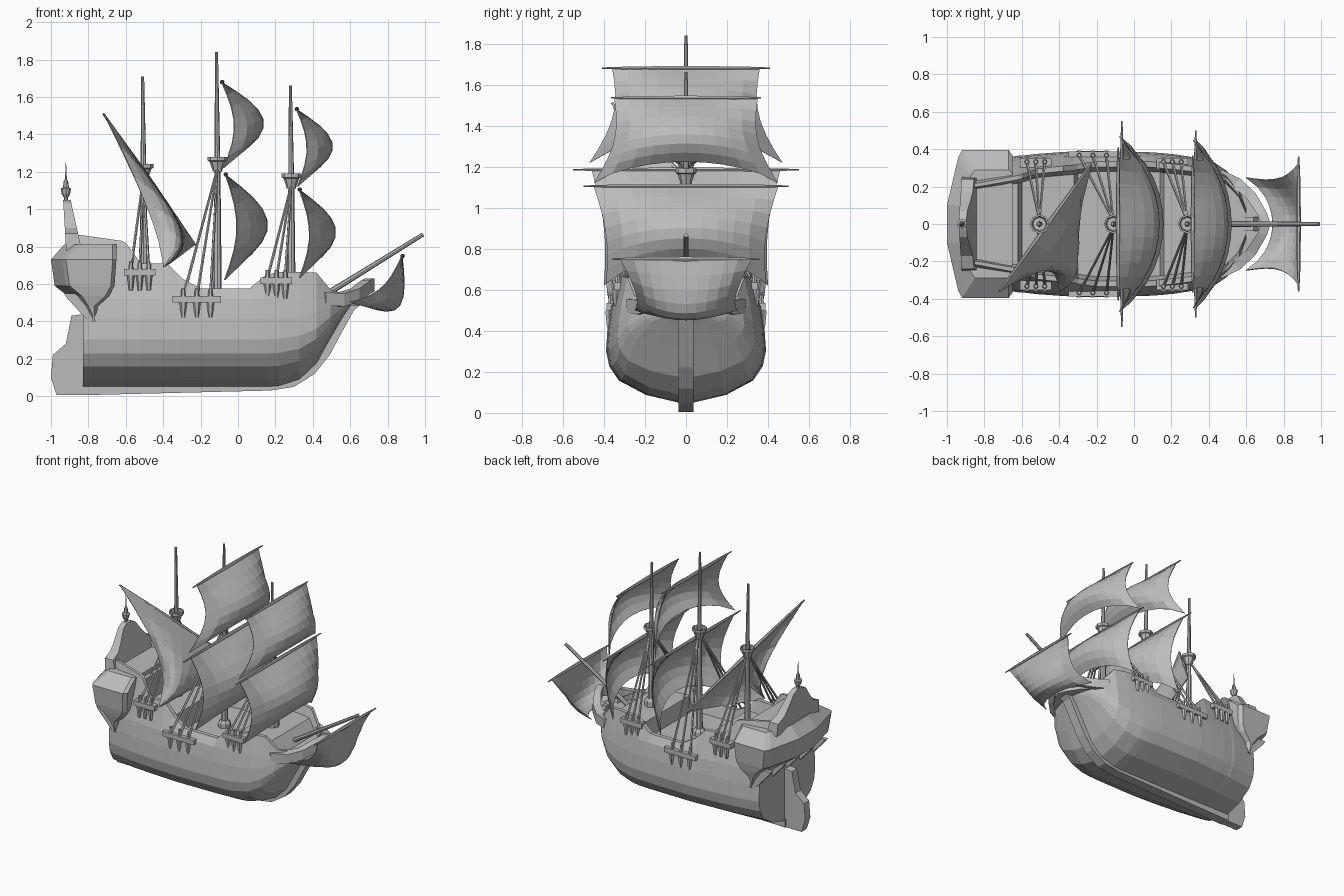
import bpy, bmesh, math
from mathutils import Vector

if "Cube" in bpy.data.objects:
    bpy.data.objects.remove(bpy.data.objects["Cube"], do_unlink=True)

grey = bpy.data.materials.new("plain_grey")
grey.use_nodes = True
grey.diffuse_color = (0.5, 0.5, 0.5, 1)
grey.node_tree.nodes["Principled BSDF"].inputs["Base Color"].default_value = grey.diffuse_color


def make(name, verts, faces):
    bm = bmesh.new()
    vs = [bm.verts.new(v) for v in verts]
    for f in faces:
        bm.faces.new([vs[i] for i in f])
    bmesh.ops.remove_doubles(bm, verts=bm.verts, dist=0.0005)
    bmesh.ops.recalc_face_normals(bm, faces=bm.faces)
    mesh = bpy.data.meshes.new(name)
    bm.to_mesh(mesh)
    bm.free()
    mesh.materials.append(grey)
    obj = bpy.data.objects.new(name, mesh)
    bpy.context.collection.objects.link(obj)
    return obj


def loft(name, rings):
    """Skin closed rings of equal length and cap both ends."""
    n = len(rings[0])
    faces = [(r * n + i, r * n + (i + 1) % n, (r + 1) * n + (i + 1) % n, (r + 1) * n + i)
             for r in range(len(rings) - 1) for i in range(n)]
    last = (len(rings) - 1) * n
    faces += [tuple(range(n)), tuple(range(last, last + n))]
    return make(name, [v for ring in rings for v in ring], faces)


def prism(name, outline, offset):
    return loft(name, [outline, [Vector(p) + Vector(offset) for p in outline]])


def side_plate(name, outline, y, width):
    return prism(name, [(x, y - width / 2, z) for x, z in outline], (0, width, 0))


def box(name, x0, x1, y0, y1, z0, z1):
    return prism(name, [(x0, y0, z0), (x1, y0, z0), (x1, y1, z0), (x0, y1, z0)], (0, 0, z1 - z0))


def rod(name, points, radii, n=8):
    """Straight round bar with a radius at each point."""
    points = [Vector(p) for p in points]
    turn = (points[-1] - points[0]).to_track_quat('Z', 'Y')
    ring = [Vector((math.cos(i * math.tau / n), math.sin(i * math.tau / n), 0)) for i in range(n)]
    return loft(name, [[p + turn @ (c * r) for c in ring] for p, r in zip(points, radii)])


def turned(name, x, z, profile, n=8):
    return rod(name, [(x, 0, z + h) for r, h in profile], [r for r, h in profile], n)


def sheet(name, cols, rows, point):
    verts = [point(i / cols, j / rows) for j in range(rows + 1) for i in range(cols + 1)]
    w = cols + 1
    faces = [(j * w + i, j * w + i + 1, j * w + w + i + 1, j * w + w + i)
             for j in range(rows) for i in range(cols)]
    obj = make(name, verts, faces)
    obj.modifiers.new("thickness", 'SOLIDIFY').thickness = 0.006
    return obj


# Hull: stations of x, half beam, keel z, rail half width, rail z, deck z
def hull(name, stations):
    lower = [(.09, 0), (.5, .08), (.84, .23), (.96, .38), (1, .54), (.98, .78), (.94, 1)]
    rings = []
    for x, beam, keel, rail, top, deck in stations:
        wale = max(.52, keel + .03)
        half = [(x, beam * f, keel + (wale - keel) * g) for f, g in lower]
        half += [(x, rail, top), (x, rail * .91, top), (x, rail * .84, deck)]
        rings.append(half + [(px, -y, z) for px, y, z in reversed(half)])
    return loft(name, rings)


hull("hull", [
    (-.83, .33, .05, .22, .86, .78), (-.62, .365, .05, .26, .83, .78),
    (-.6, .365, .05, .265, .82, .62), (-.52, .375, .05, .295, .71, .62),
    (-.38, .385, .05, .31, .71, .62), (-.32, .388, .05, .315, .65, .62),
    (-.3, .39, .05, .32, .63, .49), (-.2, .39, .05, .335, .575, .49),
    (.06, .385, .05, .335, .575, .49), (.14, .38, .05, .33, .64, .49),
    (.16, .378, .05, .325, .65, .6), (.22, .372, .055, .32, .665, .6),
    (.33, .355, .09, .305, .665, .6), (.42, .335, .175, .285, .66, .6),
    (.495, .285, .31, .25, .57, .5), (.56, .2, .42, .17, .55, .5),
    (.6, .08, .48, .06, .54, .5)])
hull("poop", [(-.9, .3, .55, .21, .865, .79), (-.83, .33, .5, .22, .86, .78)])

# Keel with stem, and rudder
side_plate("keel", [(-.84, .005), (.17, .03), (.3, .05), (.41, .12), (.49, .22), (.56, .35),
                    (.62, .46), (.67, .5), (.64, .54), (.55, .5), (.45, .3), (.3, .12),
                    (.17, .08), (-.84, .07)], 0, .075)
side_plate("rudder", [(-.97, .005), (-1, .1), (-.99, .22), (-.92, .28), (-.89, .43),
                      (-.82, .44), (-.82, .005)], 0, .06)

# Stern gallery, its brackets and the crest
gallery = []
for z, back, front, half in [(.4, -.79, -.76, .345), (.48, -.84, -.75, .36), (.535, -.91, -.69, .375),
                             (.59, -.98, -.66, .385), (.73, -1, -.65, .395), (.81, -.93, -.65, .29)]:
    cut = back + min(.06, (front - back) * .25)
    side = [(back, .1, z), (cut, half * .9, z), (cut + .02, half, z),
            (front - .02, half, z), (front, half * .93, z)]
    gallery.append(side + [(x, -y, h) for x, y, h in reversed(side)])
loft("stern_gallery", gallery)
for k in range(-2, 3):
    side_plate("gallery_bracket", [(-.93, .55), (-.91, .52), (-.8, .4), (-.76, .4), (-.76, .55)],
               k * .16, .03)
crest = [(.25, .78), (.24, .87), (.17, .9), (.12, .96), (.07, 1.03), (.03, 1.05)]
crest += [(-y, z) for y, z in reversed(crest)]
loft("stern_crest", [[(-.92 - .06 * (z - .8), y, z) for y, z in crest],
                     [(-.84 - .22 * (z - .8), y, z) for y, z in crest]])
turned("stern_lantern", -.92, 1.03, [(.012, 0), (.01, .03), (.022, .05), (.028, .08), (.016, .085),
                                     (.012, .12), (.005, .13), (.001, .22)])

# Beakhead: floor and curved rails
rail = [(.47, .29, .52), (.57, .24, .515), (.65, .165, .54), (.71, .06, .585), (.73, 0, .595)]
path = rail + [(x, -y, z) for x, y, z in reversed(rail[:-1])]
loft("beak_rail", [[(x, y, z - .035), (x, y, z + .035), (x - .05, y * .85, z + .035),
                    (x - .05, y * .85, z - .035)] for x, y, z in path])
prism("beak_floor", [(x - .03, y * .9, .485) for x, y, z in path], (0, 0, .025))
rod("bowsprit", [(.4, 0, .5), (.99, 0, .865)], [.017, .011])

# Masts with tops, shrouds and channels
for label, x, top, nest, boards, board_z, side in [
        ("fore", .285, 1.66, 1.13, (.12, .29), .6, .325),
        ("main", -.11, 1.84, 1.22, (-.35, -.09), .5, .36),
        ("mizzen", -.505, 1.71, 1.18, (-.61, -.44), .645, .325)]:
    rod(label + "_mast", [(x, 0, .48), (x, 0, nest), (x - .005, 0, top)], [.024, .016, .008])
    turned(label + "_top", x, nest, [(.024, -.02), (.03, 0), (.042, .035), (.052, .04), (.052, .06),
                                     (.042, .06), (.036, .03), (.01, .03)])
    turned(label + "_collar", x, .6 if label != "main" else .48, [(.045, 0), (.045, .04), (.03, .06)])
    start, end = boards
    for s in (-1, 1):
        inner, outer = sorted((s * (side - .03), s * (side + .027)))
        box(label + "_channel", start, end, inner, outer, board_z, board_z + .035)
        for k in range(3):
            px = start + (end - start) * (.22 + .28 * k)
            y = s * (side + .008)
            rod(label + "_shroud", [(x, s * .015, nest), (px, y, board_z + .03)], [.006, .008], 5)
            rod(label + "_deadeye", [(px, y, board_z + .03), (px, y, board_z + .075)], [.014, .01], 6)
            rod(label + "_chain", [(px, y + s * .008, board_z), (px, y + s * .008, board_z - .08)],
                [.02, .011], 6)


# Square sails: head and foot points on the centre line, half widths, bulge
def square_sail(name, head, foot, wide, low, bulge, yard, pinch=.03, arch=.25):
    head, foot, bulge = Vector(head), Vector(foot), Vector(bulge)

    def point(a, v):
        u = 2 * a - 1
        mid = (1 - u * u) ** .8
        centre = head.lerp(foot, v * (1 - arch * mid))
        edge = math.sin(math.pi * v)
        push = .28 * edge * (1 - mid) + math.sin(math.pi * .78 * v) * mid
        half = wide + (low - wide) * v - pinch * edge
        return centre + bulge * push + Vector((0, u * half, 0))

    sheet(name + "_sail", 10, 7, point)
    ends = [head + Vector((0, yard * f, 0)) for f in (-1, -.7, 0, .7, 1)]
    rod(name + "_yard", ends, [.004, .009, .013, .009, .004], 6)


square_sail("fore_lower", (.33, 0, 1.105), (.33, 0, .63), .45, .39, (.195, 0, 0), .5)
square_sail("fore_upper", (.315, 0, 1.535), (.32, 0, 1.12), .35, .45, (.19, 0, 0), .365, .05)
square_sail("main_lower", (-.065, 0, 1.185), (-.07, 0, .62), .46, .4, (.228, 0, 0), .55)
square_sail("main_upper", (-.085, 0, 1.68), (-.075, 0, 1.22), .36, .47, (.22, 0, 0), .41, .06)
square_sail("sprit", (.88, 0, .75), (.6, 0, .5), .32, .25, (.11, 0, -.16), .36, .04, .25)

# Triangular mizzen sail on a slanted yard, its free edge hollowed
peak, tip, clew = Vector((-.72, -.36, 1.51)), Vector((-.23, .32, .81)), Vector((-.4, -.36, .69))


def lateen_point(s, t):
    swell = math.sin(math.pi * t)
    belly = Vector((.1, -.07, -.02)) * math.sin(math.pi * s) * swell
    hollow = (tip - peak) * .18 * swell * (1 - s) ** 2
    return peak.lerp(tip, s).lerp(clew, t) + belly + hollow


sheet("mizzen_sail", 8, 7, lateen_point)
rod("mizzen_yard", [peak, peak.lerp(tip, .5), tip], [.006, .013, .006], 6)
